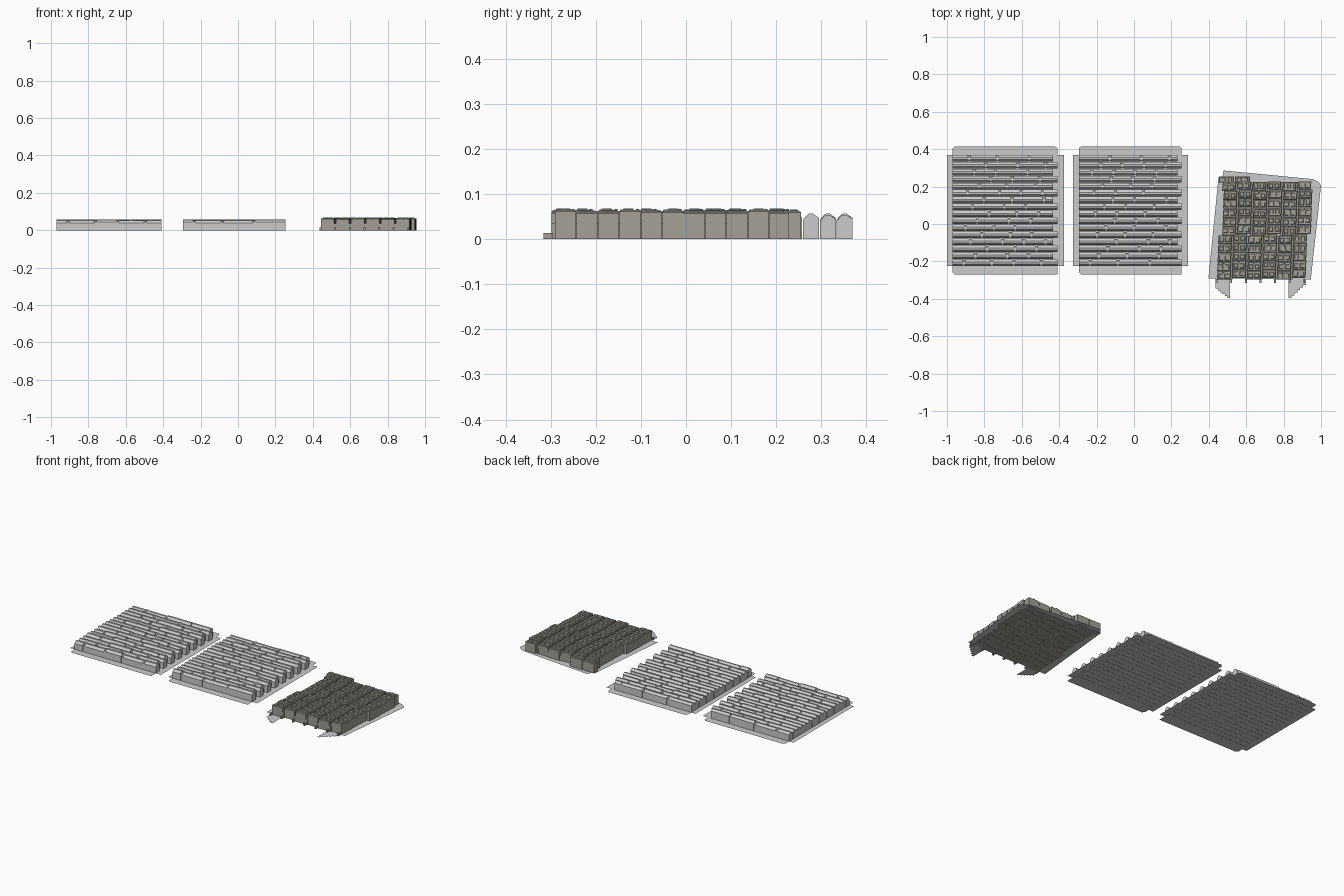
import bpy, bmesh, random
from mathutils import Vector

if "Cube" in bpy.data.objects:
    bpy.data.objects.remove(bpy.data.objects["Cube"])

random.seed(7)


def finish(bm, name, mat=None):
    bmesh.ops.recalc_face_normals(bm, faces=bm.faces)
    me = bpy.data.meshes.new(name)
    bm.to_mesh(me)
    bm.free()
    ob = bpy.data.objects.new(name, me)
    bpy.context.collection.objects.link(ob)
    if mat:
        me.materials.append(mat)
    return ob


def colour(name, rgb):
    m = bpy.data.materials.new(name)
    m.diffuse_color = (*rgb, 1)
    m.use_nodes = True
    m.node_tree.nodes["Principled BSDF"].inputs["Base Color"].default_value = m.diffuse_color
    return m


def prism_x(bm, profile, x0, x1):
    """Extrude a (y, z) profile from x0 to x1, with both ends closed."""
    a = [bm.verts.new((x0, y, z)) for y, z in profile]
    b = [bm.verts.new((x1, y, z)) for y, z in profile]
    bm.faces.new(a)
    bm.faces.new(b[::-1])
    n = len(profile)
    for i in range(n):
        j = (i + 1) % n
        bm.faces.new((a[i], a[j], b[j], b[i]))


def block(bm, x0, x1, y0, y1, z0, z1, chamfer=0.0, skew=0.0):
    """Box with a chamfered top edge; skew leans the plan along x."""
    def ring(z, c):
        pts = ((x0 + c, y0 + c), (x1 - c, y0 + c),
               (x1 - c + skew, y1 - c), (x0 + c + skew, y1 - c))
        return [bm.verts.new((x, y, z)) for x, y in pts]
    rings = [ring(z0, 0), ring(z1 - chamfer, 0)]
    if chamfer:
        rings.append(ring(z1, chamfer))
    for lo, hi in zip(rings, rings[1:]):
        for i in range(4):
            j = (i + 1) % 4
            bm.faces.new((lo[i], lo[j], hi[j], hi[i]))
    bm.faces.new(rings[0][::-1])
    bm.faces.new(rings[-1])


def sheet(name, outlines, z=0.001, mat=None):
    bm = bmesh.new()
    for k, pts in enumerate(outlines):
        bm.faces.new([bm.verts.new((x, y, z + 0.0004 * k)) for x, y in pts])
    return finish(bm, name, mat)


def plank_panel(name, x0, x1, flip):
    """Sixteen rows of ridged planks with staggered, raised joints."""
    planks, joints = bmesh.new(), bmesh.new()
    y0, pitch, rows = -0.225, 0.0372, 16
    for r in range(rows):
        ya = y0 + r * pitch
        yb = ya + pitch
        xe = x1 - (0.022 if r % 2 else 0.0)
        # wandering stagger of the seams
        s = x0 + 0.06 + ((r * (0.047 if flip else 0.062)) % 0.15)
        cuts = [x0 - 0.005]
        while s < xe - 0.04:
            cuts.append(s)
            s += random.choice((0.115, 0.15, 0.17))
        cuts.append(xe + 0.005)
        for a, b in zip(cuts, cuts[1:]):
            top = random.choice((0.052, 0.054, 0.057))
            prof = [(ya + 0.001, 0), (yb - 0.001, 0), (yb - 0.001, top - 0.01),
                    (ya + 0.022, top), (ya + 0.012, top - 0.001), (ya + 0.001, top - 0.014)]
            prism_x(planks, prof, a + 0.005, b - 0.005)
        for c in cuts[1:-1]:
            block(joints, c - 0.009, c + 0.009, ya + 0.004, yb - 0.004,
                  0, 0.050, 0.003)
    finish(planks, name + "_planks")
    finish(joints, name + "_plank_joints")
    # crossed backing sheets with clipped corners
    c = 0.012
    sx = (x0, x1)
    a, b = sx
    ya, yb = -0.27, 0.415
    tall = [(a + c, ya), (b, ya), (b, yb - c), (b - c, yb),
            (a + c, yb), (a, yb - c), (a, ya + c)]
    wide = [(a - 0.03, -0.225), (b + 0.035, -0.225),
            (b + 0.035, 0.37), (a - 0.03, 0.37)]
    sheet(name + "_backing", [tall, wide])


plank_panel("left_panel", -0.97, -0.41, False)
plank_panel("middle_panel", -0.295, 0.255, True)

# cobble panel
stone = colour("stone", (0.36, 0.35, 0.30))
grey = None
cob, pips, low = bmesh.new(), bmesh.new(), bmesh.new()
rows, ystart, dy = 11, -0.298, 0.0475
for r in range(rows):
    ya = ystart + r * dy
    upper = r >= 5
    left = (0.468 if upper else 0.440) + 0.0015 * (r % 5)
    for c in range(6):
        xa = left + c * 0.0805
        shift = random.uniform(-0.006, 0.006)
        y_a = ya + (0.008 if c % 2 else 0)
        y_b = min(y_a + dy - 0.001, 0.228)
        h = random.choice((0.060, 0.062, 0.064))
        block(cob, xa + 0.003, xa + 0.074, y_a, y_b, 0, h, 0.003, 0.004)
        # raised caps and small pips on each cobble
        for k in range(2):
            px = xa + 0.012 + k * 0.032
            py = y_a + 0.007 + abs(shift)
            block(pips, px, px + 0.022, py, min(py + 0.024, y_b),
                  h - 0.002, h + 0.004, 0.002)
        px = xa + 0.034 + shift
        block(pips, px, px + 0.007, y_a + 0.036, y_a + 0.043, h - 0.003, h + 0.003, 0.001)
    # narrow filler stones seen between columns
    for c in range(1, 6):
        xa = left + c * 0.0805 - 0.008
        block(low, xa, xa + 0.013, ya, ya + dy, 0, 0.035)
# extra part-row at the back left
for c in range(2):
    xa = 0.455 + c * 0.085
    block(cob, xa, xa + 0.08, 0.222, 0.255, 0, 0.062, 0.003)
    for k in range(2):
        block(pips, xa + 0.012 + k * 0.035, xa + 0.034 + k * 0.035,
              0.229, 0.248, 0.06, 0.066, 0.002)
# front edge stubs
for c in range(7):
    xa = 0.437 + c * 0.078
    block(low, xa, xa + 0.01, -0.316, -0.295, 0, 0.014)
finish(cob, "cobbles", stone)
finish(pips, "cobble_caps", stone)
finish(low, "gap_fillers", stone)

# skewed backing sheet and its stepped front flaps
main = [(0.398, -0.29), (0.945, -0.297), (1.0, 0.206), (0.985, 0.225),
        (0.955, 0.24), (0.479, 0.286), (0.474, 0.255), (0.452, 0.25)]


def flap(x_out, x_in, y_top, y_out, y_in, steps=6):
    pts = [(x_in, y_top), (x_out, y_top), (x_out, y_out)]
    for i in range(steps):
        xs = x_out + (x_in - x_out) * (i + 1) / steps
        ys = y_out + (y_in - y_out) * i / steps
        ye = y_out + (y_in - y_out) * (i + 1) / steps
        pts += [(xs, ys), (xs, ye)]
    # inner edge tapers back towards the panel
    return pts


sheet("cobble_backing", [main,
                         flap(0.436, 0.513, -0.27, -0.345, -0.405),
                         flap(0.920, 0.826, -0.27, -0.325, -0.41)])
